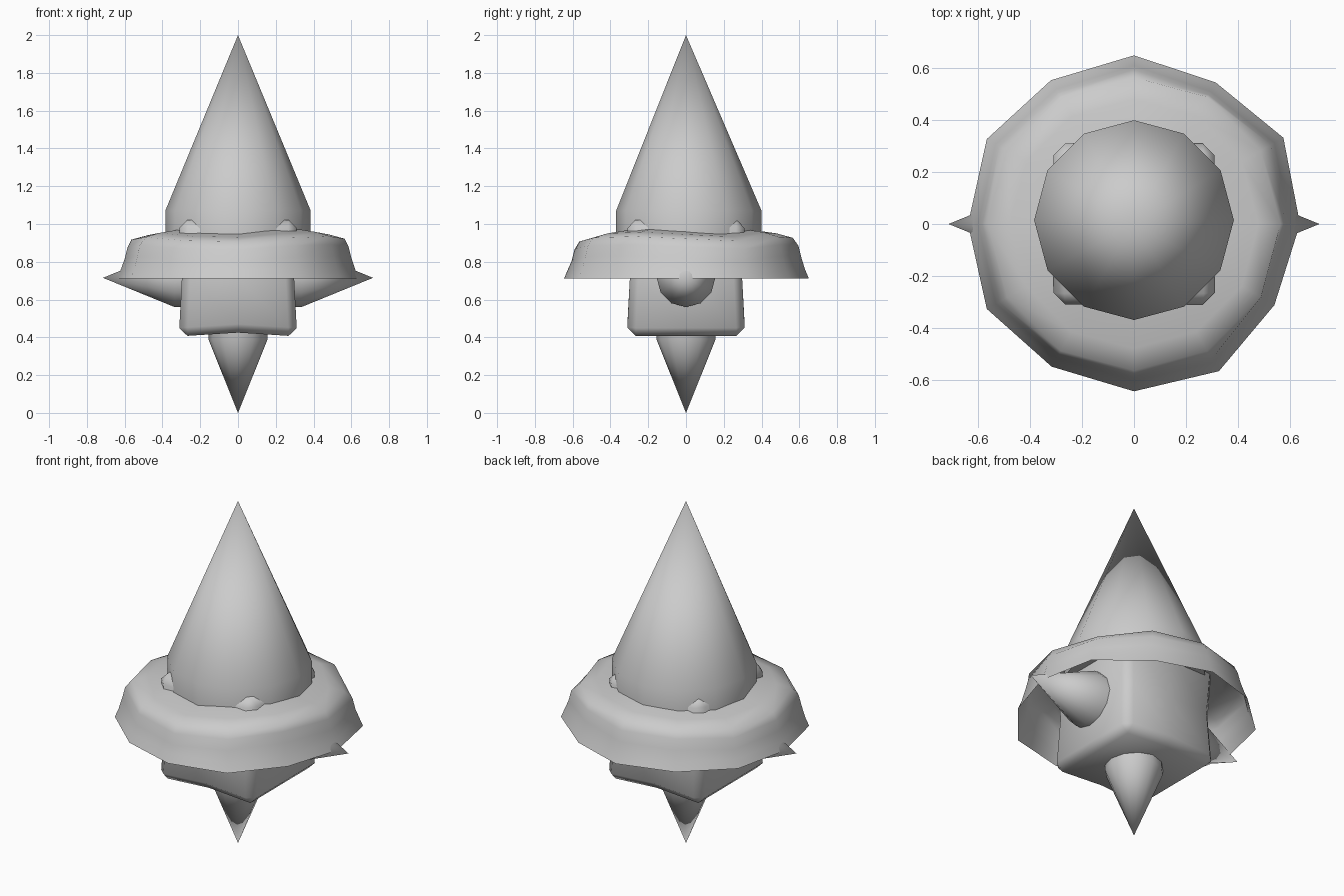
import bpy, bmesh
from math import cos, sin, pi, radians
from mathutils import Matrix

if "Cube" in bpy.data.objects:
    bpy.data.objects.remove(bpy.data.objects["Cube"])

N = 12  # sides of every turned part


def finish(name, bm, matrix=Matrix()):
    bmesh.ops.transform(bm, matrix=matrix, verts=bm.verts)
    me = bpy.data.meshes.new(name)
    bm.to_mesh(me)
    bm.free()
    ob = bpy.data.objects.new(name, me)
    bpy.context.collection.objects.link(ob)
    return ob


def smooth(ob, angle=60):
    bpy.ops.object.select_all(action='DESELECT')
    ob.select_set(True)
    bpy.context.view_layer.objects.active = ob
    bpy.ops.object.shade_smooth_by_angle(angle=radians(angle))


def revolve(name, profile, offset=lambda i, k: (0, 0, 0), cap=True, matrix=Matrix()):
    """Turn (radius, z) points, listed bottom to top, around z."""
    bm = bmesh.new()
    rings = []
    for k, (r, z) in enumerate(profile):
        ring = []
        for i in range(N):
            dr, dy, dz = offset(i, k)
            a = 2 * pi * i / N
            ring.append(bm.verts.new(((r + dr) * cos(a), (r + dr) * sin(a) + dy, z + dz)))
        rings.append(ring)
    for lo, hi in zip(rings, rings[1:]):
        for i in range(N):
            j = (i + 1) % N
            bm.faces.new((lo[i], lo[j], hi[j], hi[i]))
    if cap:
        bm.faces.new(rings[0][::-1])
    bmesh.ops.remove_doubles(bm, verts=bm.verts, dist=1e-4)
    ob = finish(name, bm, matrix)
    smooth(ob)
    return ob


# Tall top cone with a short straight collar, base set slightly back
revolve("top_cone", [(0.385, 0.93), (0.385, 1.07), (0, 2.0)],
        lambda i, k: (0, 0.015 if k < 2 else 0, 0))

# Bottom and side spikes
spike = [(0.155, -0.12), (0.155, 0), (0, 0.38)]
revolve("bottom_spike", spike,
        matrix=Matrix.Translation((0, 0, 0.385)) @ Matrix.Rotation(pi, 4, 'X')
        @ Matrix.Diagonal((1, 1, 1.013, 1)))
for side, label in ((1, "right"), (-1, "left")):
    revolve(label + "_spike", spike,
            matrix=Matrix.Translation((0.335 * side, 0, 0.715))
            @ Matrix.Rotation(side * pi / 2, 4, 'Y'))

# Drooping, uneven, open skirt
rim = [0.64, 0.665, 0.63, 0.65, 0.64, 0.655, 0.64, 0.655, 0.635, 0.645, 0.655, 0.625]
wave = [0.0, -0.012, 0.01, 0.005, 0.0, -0.012, -0.005, 0.008, -0.01, -0.015, 0.005, 0.012]


def uneven(i, k):
    return (rim[i] - 0.645 if k < 4 else 0, 0, wave[i] if k > 1 else 0)


revolve("skirt", [(0.645, 0.712), (0.625, 0.76), (0.605, 0.82), (0.59, 0.88),
                  (0.565, 0.922), (0.48, 0.945), (0.34, 0.965)], uneven, cap=False)

# Softened box body, slightly pinched between its corners
bm = bmesh.new()
bmesh.ops.create_cube(bm, size=2)
bmesh.ops.subdivide_edges(bm, edges=bm.edges[:], cuts=1, use_grid_fill=True)
for v in bm.verts:
    x, y, z = v.co
    side = 0.313 if abs(z) > 0.5 else 0.297
    height = 0.31 if abs(x) > 0.5 else 0.29
    v.co = (x * side, y * side, 0.715 + z * height)
body = finish("box_body", bm)
bevel = body.modifiers.new("soft_edges", 'BEVEL')
bevel.width = 0.045
bevel.segments = 1
bevel.limit_method = 'ANGLE'
bevel.angle_limit = radians(40)
bpy.context.view_layer.objects.active = body
bpy.ops.object.modifier_apply(modifier="soft_edges")
smooth(body)
